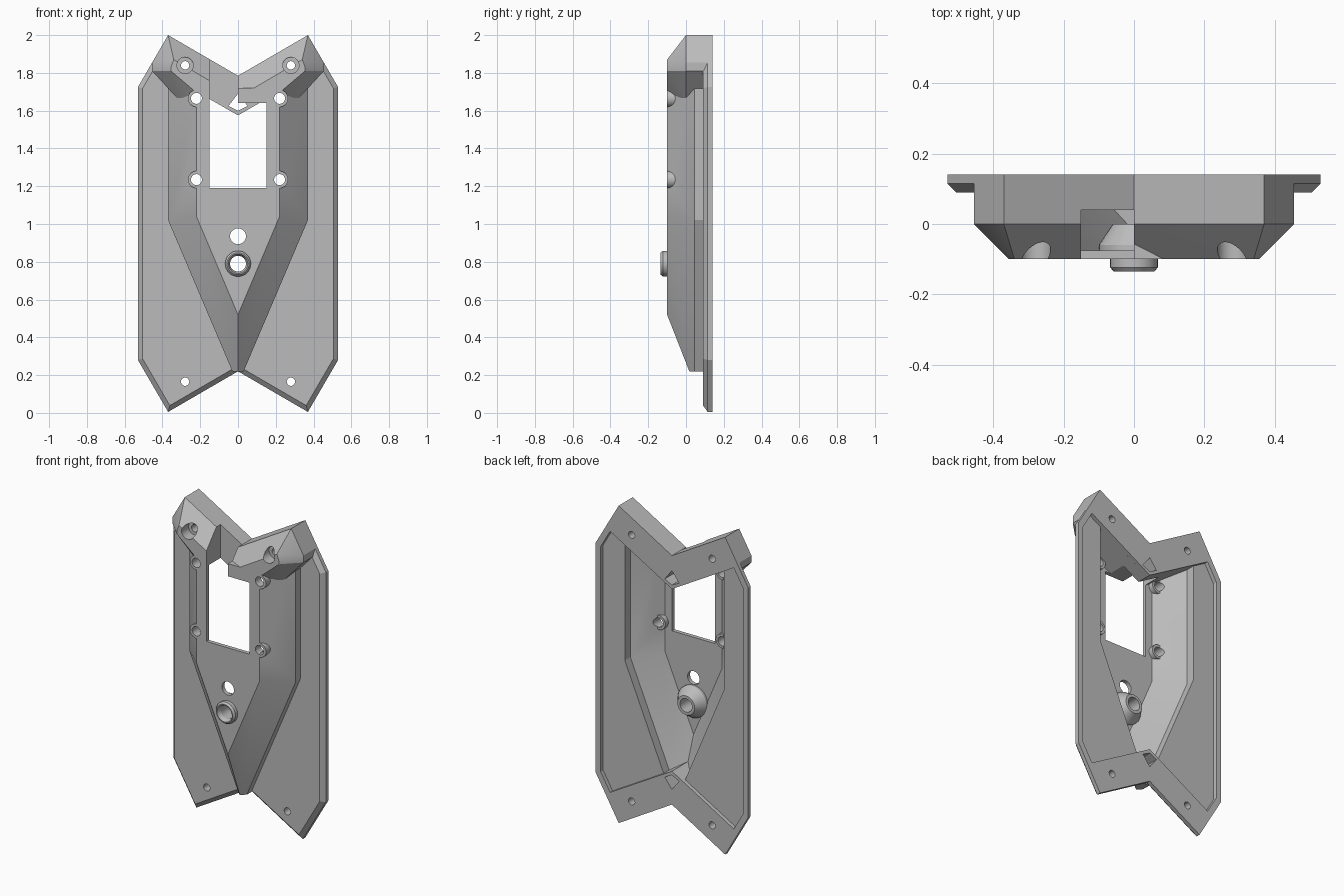
import bpy, bmesh, math
from mathutils import Vector

if "Cube" in bpy.data.objects:
    bpy.data.objects.remove(bpy.data.objects["Cube"], do_unlink=True)

grey = bpy.data.materials.new("plain grey")
grey.use_nodes = True
COLOUR = (0.5, 0.5, 0.5, 1)
grey.diffuse_color = COLOUR
grey.node_tree.nodes["Principled BSDF"].inputs["Base Color"].default_value = COLOUR


def finish(bm, name):
    bmesh.ops.recalc_face_normals(bm, faces=bm.faces)
    mesh = bpy.data.meshes.new(name)
    bm.to_mesh(mesh)
    bm.free()
    mesh.materials.append(grey)
    ob = bpy.data.objects.new(name, mesh)
    bpy.context.collection.objects.link(ob)
    return ob


def mirror(half):
    """Close a right-hand outline that starts and ends on x = 0."""
    return half + [(-x, z) for x, z in reversed(half[1:-1])]


def inset(poly, d):
    """Move every edge of a counter-clockwise outline inward by d."""
    out = []
    for i, p in enumerate(poly):
        a, b, c = Vector(poly[i - 1]), Vector(p), Vector(poly[(i + 1) % len(poly)])
        e, f = (b - a).normalized(), (c - b).normalized()
        m, n = Vector((-e.y, e.x)), Vector((-f.y, f.x))
        out.append(tuple(b + (m + n) * d / (1 + m.dot(n))))
    return out


def loft(name, layers, floor=None):
    """Join (y, outline) layers into a closed solid."""
    bm = bmesh.new()
    rings = [[bm.verts.new((x, y, z)) for x, z in pts] for y, pts in layers]
    n = len(rings[0])
    for a, b in zip(rings, rings[1:]):
        for i in range(n):
            j = (i + 1) % n
            bm.faces.new((a[i], a[j], b[j], b[i]))
    bm.faces.new(rings[0])
    bm.faces.new(rings[-1])
    if floor is not None:
        bmesh.ops.bisect_plane(bm, geom=bm.verts[:] + bm.edges[:] + bm.faces[:],
                               plane_co=(0, 0, floor), plane_no=(0, 0, -1), clear_outer=True)
        bmesh.ops.holes_fill(bm, edges=[e for e in bm.edges if e.is_boundary], sides=0)
    bmesh.ops.recalc_face_normals(bm, faces=bm.faces)
    bmesh.ops.triangulate(bm, faces=bm.faces)
    return finish(bm, name)


def prism(name, pts, y0, y1):
    return loft(name, [(y0, pts), (y1, pts)])


def box(name, x0, x1, z0, z1, y0, y1):
    return prism(name, [(x0, z0), (x1, z0), (x1, z1), (x0, z1)], y0, y1)


def rod(name, x, z, r, y0, y1):
    turn = [math.tau * i / 32 for i in range(32)]
    return prism(name, [(x + r * math.cos(t), z + r * math.sin(t)) for t in turn], y0, y1)


def combine(ob, tool, operation):
    mod = ob.modifiers.new("combine", 'BOOLEAN')
    mod.operation, mod.object, mod.solver = operation, tool, 'EXACT'
    bpy.context.view_layer.update()
    mesh = bpy.data.meshes.new_from_object(
        ob.evaluated_get(bpy.context.evaluated_depsgraph_get()))
    ob.modifiers.clear()
    ob.data = mesh
    bpy.data.objects.remove(tool, do_unlink=True)


# Chamfered base plate
outline = mirror([(0, 0.22), (0.37, 0.005), (0.53, 0.28), (0.53, 1.725), (0.37, 2), (0, 1.785)])
shell = loft("shell", [(0.09, inset(outline, 0.025)), (0.115, outline), (0.14, outline)])

# Sloped body tapering to a ridge at the bottom
foot = mirror([(0, 0.15), (0.37, 1.02), (0.37, 1.72), (0, 1.72)])
body = loft("body", [(-0.1, mirror([(0, 0.52), (0.22, 1.04), (0.22, 1.72), (0, 1.72)])),
                     (0.045, foot), (0.1, foot)], floor=0.22)
combine(shell, body, 'UNION')

# Faceted head with two horns
horns = mirror([(0, 1.575), (0.28, 1.62), (0.455, 1.81), (0.455, 1.854), (0.37, 2), (0, 1.785)])
face = mirror([(0, 1.6), (0.225, 1.7), (0.355, 1.81), (0.355, 1.83), (0.34, 1.87), (0, 1.67)])
combine(shell, loft("head", [(-0.1, face), (0, horns), (0.14, horns)]), 'UNION')

# Hollow interior, stopped by the two V-shaped bands
inner = mirror([(0, 0.21), (0.345, 1.025), (0.345, 1.9), (0, 1.9)])
cavity = loft("cavity", [(-0.075, mirror([(0, 0.58), (0.197, 1.045), (0.197, 1.9), (0, 1.9)])),
                         (0.06, inner), (0.2, inner)])
between = mirror([(0, 0.43), (0.6, 0.084), (0.6, 1.921), (0, 1.575)])
combine(cavity, prism("between_bands", between, -0.3, 0.3), 'INTERSECT')
combine(shell, cavity, 'DIFFERENCE')

# Shallow recess in the back, leaving a thin rim
recess = mirror([(0, 0.43), (0.43, 0.182), (0.495, 0.294), (0.495, 1.711), (0.43, 1.823), (0, 1.575)])
combine(shell, prism("recess", recess, 0.115, 0.2), 'DIFFERENCE')

# Round bosses on the body edges
for x in (-0.22, 0.22):
    for z in (1.235, 1.665):
        combine(shell, rod("boss", x, z, 0.045, -0.1, -0.045), 'UNION')

# Window and the notch in one side of the head
combine(shell, box("window", -0.15, 0.15, 1.19, 1.64, -0.3, 0.04), 'DIFFERENCE')
combine(shell, box("notch", -0.15, 0, 1.3, 2.1, -0.3, 0.04), 'DIFFERENCE')

# Kite-shaped slots in the bands
kite = mirror([(0, 1.6), (0.05, 1.625), (0, 1.69)])
combine(shell, prism("top_slot", kite, 0.03, 0.3), 'DIFFERENCE')
combine(shell, prism("bottom_slot", [(x, 2.005 - z) for x, z in kite], 0.04, 0.3), 'DIFFERENCE')

# Screw holes
for x in (-1, 1):
    for z in (1.235, 1.665):
        combine(shell, rod("boss_hole", x * 0.22, z, 0.029, -0.3, 0.03), 'DIFFERENCE')
    for z in (0.165, 1.84):
        combine(shell, rod("band_hole", x * 0.28, z, 0.022, -0.3, 0.3), 'DIFFERENCE')
    combine(shell, rod("counterbore", x * 0.28, 1.84, 0.043, -0.3, -0.03), 'DIFFERENCE')
combine(shell, rod("centre_hole", 0, 0.935, 0.042, -0.3, 0.02), 'DIFFERENCE')
combine(shell, rod("nozzle_hole", 0, 0.79, 0.055, -0.3, 0.02), 'DIFFERENCE')

# Merge flat faces
bm = bmesh.new()
bm.from_mesh(shell.data)
bmesh.ops.dissolve_limit(bm, angle_limit=0.005, verts=bm.verts, edges=bm.edges)
bm.to_mesh(shell.data)
bm.free()

# Nozzle: a turned ring in front with a cone behind
profile = [(0.042, -0.11), (0.052, -0.135), (0.058, -0.135), (0.068, -0.123), (0.068, -0.09),
           (0.1, -0.085), (0.1, -0.06), (0.06, 0), (0.042, 0)]
bm = bmesh.new()
rings = [[bm.verts.new((r * math.cos(math.tau * i / 32), y, 0.79 + r * math.sin(math.tau * i / 32)))
          for i in range(32)] for r, y in profile]
for k, ring in enumerate(rings):
    last = rings[k - 1]
    for i in range(32):
        j = (i + 1) % 32
        bm.faces.new((last[i], last[j], ring[j], ring[i]))
nozzle = finish(bm, "nozzle")

for ob in (shell, nozzle):
    bpy.ops.object.select_all(action='DESELECT')
    ob.select_set(True)
    bpy.context.view_layer.objects.active = ob
    bpy.ops.object.shade_smooth_by_angle(angle=math.radians(20))
